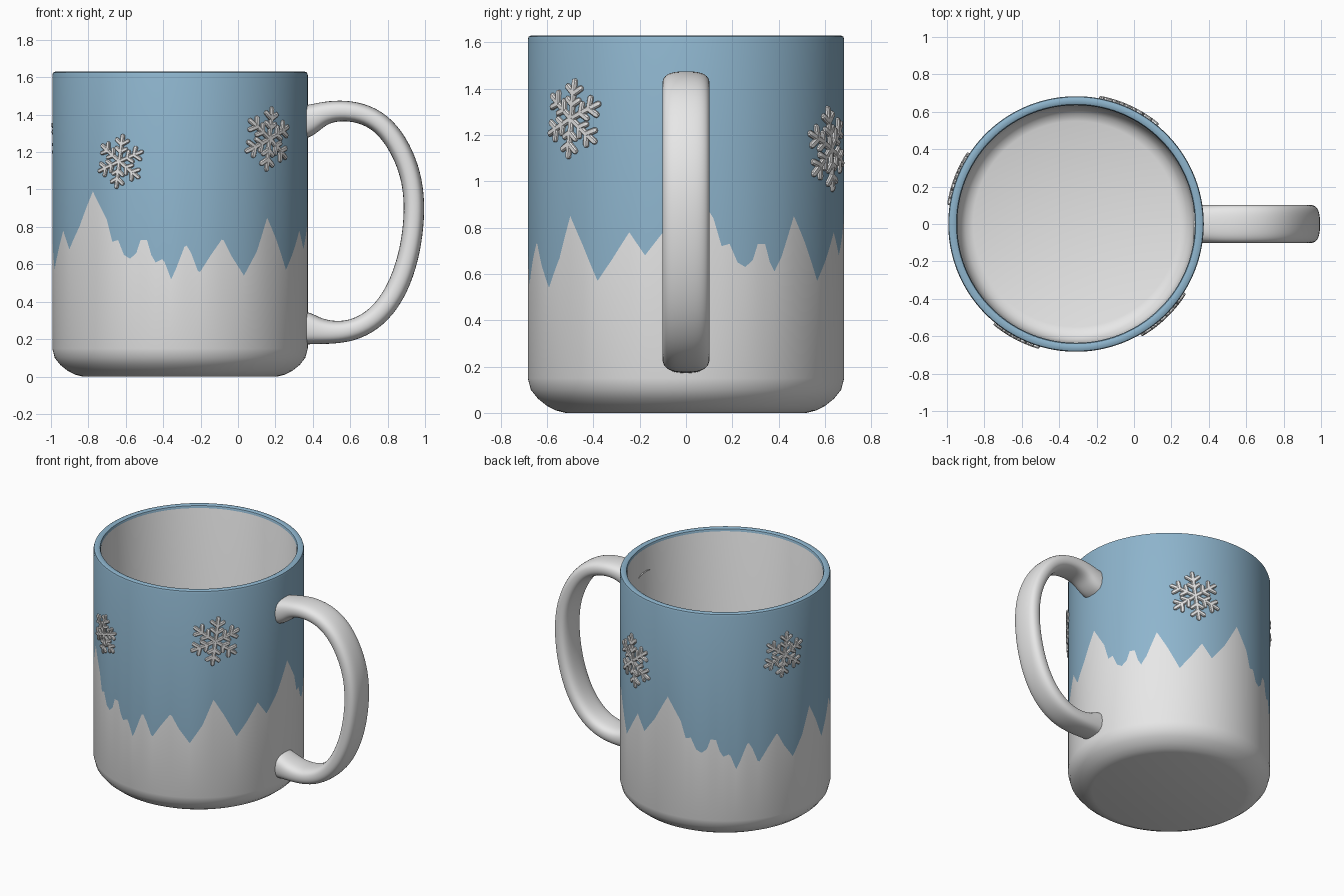
import bpy, bmesh, math
from mathutils import Vector

if "Cube" in bpy.data.objects:
    bpy.data.objects.remove(bpy.data.objects["Cube"], do_unlink=True)

CX, R, TOP = -0.31, 0.683, 1.63


def material(name, rgb):
    m = bpy.data.materials.new(name)
    m.use_nodes = True
    m.diffuse_color = (*rgb, 1)
    m.node_tree.nodes["Principled BSDF"].inputs["Base Color"].default_value = (*rgb, 1)
    return m


white = material("glazed white", (0.8, 0.8, 0.8))
blue = material("winter blue", (0.27, 0.46, 0.61))


def finish(bm, name, mats, angle=40):
    bmesh.ops.recalc_face_normals(bm, faces=bm.faces)
    me = bpy.data.meshes.new(name)
    bm.to_mesh(me)
    bm.free()
    ob = bpy.data.objects.new(name, me)
    bpy.context.collection.objects.link(ob)
    for m in mats:
        me.materials.append(m)
    bpy.ops.object.select_all(action='DESELECT')
    ob.select_set(True)
    bpy.context.view_layer.objects.active = ob
    bpy.ops.object.shade_smooth_by_angle(angle=math.radians(angle))
    return ob


def around(deg, r, z):
    """Point on the mug; 0 degrees is the front, growing towards +x."""
    a = math.radians(deg)
    return Vector((CX + r * math.sin(a), -r * math.cos(a), z))


def bridge(bm, a, b, closed=True, mat=0):
    n = len(a)
    for i in range(n if closed else n - 1):
        j = (i + 1) % n
        bm.faces.new((a[i], a[j], b[j], b[i])).material_index = mat


# Treeline: one repeat of the forest edge as (degrees, height)
PERIOD = 135
TREES = [(0, .63), (3, .66), (5, .73), (8, .73), (10, .65), (12, .61), (15.5, .63),
         (19, .52), (21, .57), (25.5, .71), (28, .66), (31.5, .55), (37, .65),
         (42.5, .74), (47, .64), (53, .54), (60, .67), (66, .85), (72, .73), (79, .57),
         (85, .66), (92, .78), (98, .68), (106, .8), (115, .99), (123, .84),
         (126, .72), (129, .73), (132, .65), (PERIOD, .63)]
SEAM, ORIGIN = 125, 202


def treeline(deg):
    p = (SEAM + (deg - SEAM) % 360 - ORIGIN) % PERIOD
    for (a, za), (b, zb) in zip(TREES, TREES[1:]):
        if a <= p <= b:
            return za + (zb - za) * (p - a) / (b - a)
    return TREES[0][1]


# Mug body: revolved profile with the treeline as one wavy ring
OUTER = [(.52, 0), (.56, .01), (.6, .03), (.64, .062), (.67, .1), (R, .15)]
RIM = [(R, 1.612), (.679, 1.625), (.668, TOP), (.65, TOP), (.64, 1.625), (.635, 1.61)]
INNER = [(.633, .2), (.62, .14), (.59, .1), (.55, .085)]
N = 360
bm = bmesh.new()


def ring(r, z):
    return [bm.verts.new(around(i * 360 / N, r, z)) for i in range(N)]


rings = [ring(r, z) for r, z in OUTER]
rings.append([bm.verts.new(around(i * 360 / N, R, treeline(i * 360 / N))) for i in range(N)])
rings += [ring(r, z) for r, z in RIM + INNER]
first_blue = len(OUTER)
last_blue = first_blue + len(RIM)
for k, (a, b) in enumerate(zip(rings, rings[1:])):
    bridge(bm, a, b, mat=1 if first_blue <= k < last_blue else 0)
bm.faces.new(rings[0])
bm.faces.new(rings[-1])
finish(bm, "mug_body", [white, blue])

# Handle: rounded section swept along a path of (x, z, half thickness)
PATH = [(.335, 1.36, .095), (.37, 1.368, .088), (.41, 1.385, .075), (.47, 1.413, .06),
        (.57, 1.425, .056), (.69, 1.402, .056), (.79, 1.335, .057), (.87, 1.22, .057),
        (.925, 1.08, .056), (.945, .93, .056), (.935, .76, .056), (.9, .59, .057),
        (.835, .43, .058), (.74, .312, .058), (.63, .25, .058), (.53, .235, .06),
        (.45, .24, .068), (.4, .25, .08), (.37, .256, .088), (.335, .26, .092)]
SIDES = 16
bm = bmesh.new()
loops = []
for i, (x, z, h) in enumerate(PATH):
    p, q = PATH[max(i - 1, 0)], PATH[min(i + 1, len(PATH) - 1)]
    t = Vector((q[0] - p[0], 0, q[1] - p[1])).normalized()
    n = Vector((-t.z, 0, t.x))
    loop = []
    for s in range(SIDES):
        a = 2 * math.pi * s / SIDES
        c, d = math.cos(a), math.sin(a)
        u = math.copysign(abs(c) ** .75, c) * .104
        v = math.copysign(abs(d) ** .75, d) * h
        loop.append(bm.verts.new(Vector((x, u, z)) + n * v))
    loops.append(loop)
for a, b in zip(loops, loops[1:]):
    bridge(bm, a, b)
handle = finish(bm, "handle", [white], 180)
sub = handle.modifiers.new("smooth", 'SUBSURF')
sub.levels = sub.render_levels = 2


# Snowflakes: raised bars wrapped on the wall
def bar(bm, theta, z, start, end, w):
    d = (end - start).normalized()
    side = Vector((-d.y, d.x))
    length = (end - start).length
    H = .014
    section = [(-1, -.3), (-1, .6), (-.6, 1), (.6, 1), (1, .6), (1, -.3)]
    stations = [(-w, .35, .6), (-w * .6, .85, .9), (0, 1, 1), (length / 2, 1, 1),
                (length - w, 1, 1), (length - w * .4, .85, .9), (length, .35, .6)]
    loops = []
    for along, wide, high in stations:
        loop = []
        for sx, sh in section:
            p = start + d * along + side * (sx * w * wide)
            loop.append(bm.verts.new(around(theta + math.degrees(p.x / R), R + H * sh * high, z + p.y)))
        loops.append(loop)
    for a, b in zip(loops, loops[1:]):
        bridge(bm, a, b)
    bm.faces.new(loops[0])
    bm.faces.new(loops[-1])


def direction(deg):
    return Vector((math.cos(math.radians(deg)), math.sin(math.radians(deg))))


def snowflake(name, theta, z, size, tilt):
    bm = bmesh.new()
    w = size * .075
    for k in range(6):
        ang = 90 + tilt + 60 * k
        d = direction(ang)
        bar(bm, theta, z, Vector((0, 0)), d * size, w)
        for at, length in ((.34, .3), (.62, .34)):
            for s in (-1, 1):
                p = d * size * at
                bar(bm, theta, z, p, p + direction(ang + s * 55) * size * length, w)
    finish(bm, name, [white], 35)


snowflake("snowflake_front_right", -28, 1.15, .147, -8)
snowflake("snowflake_front_left", 44, 1.27, .175, -7)
snowflake("snowflake_back_left", 155, 1.14, .187, 8)
snowflake("snowflake_back_right", 249, 1.29, .16, -8)
